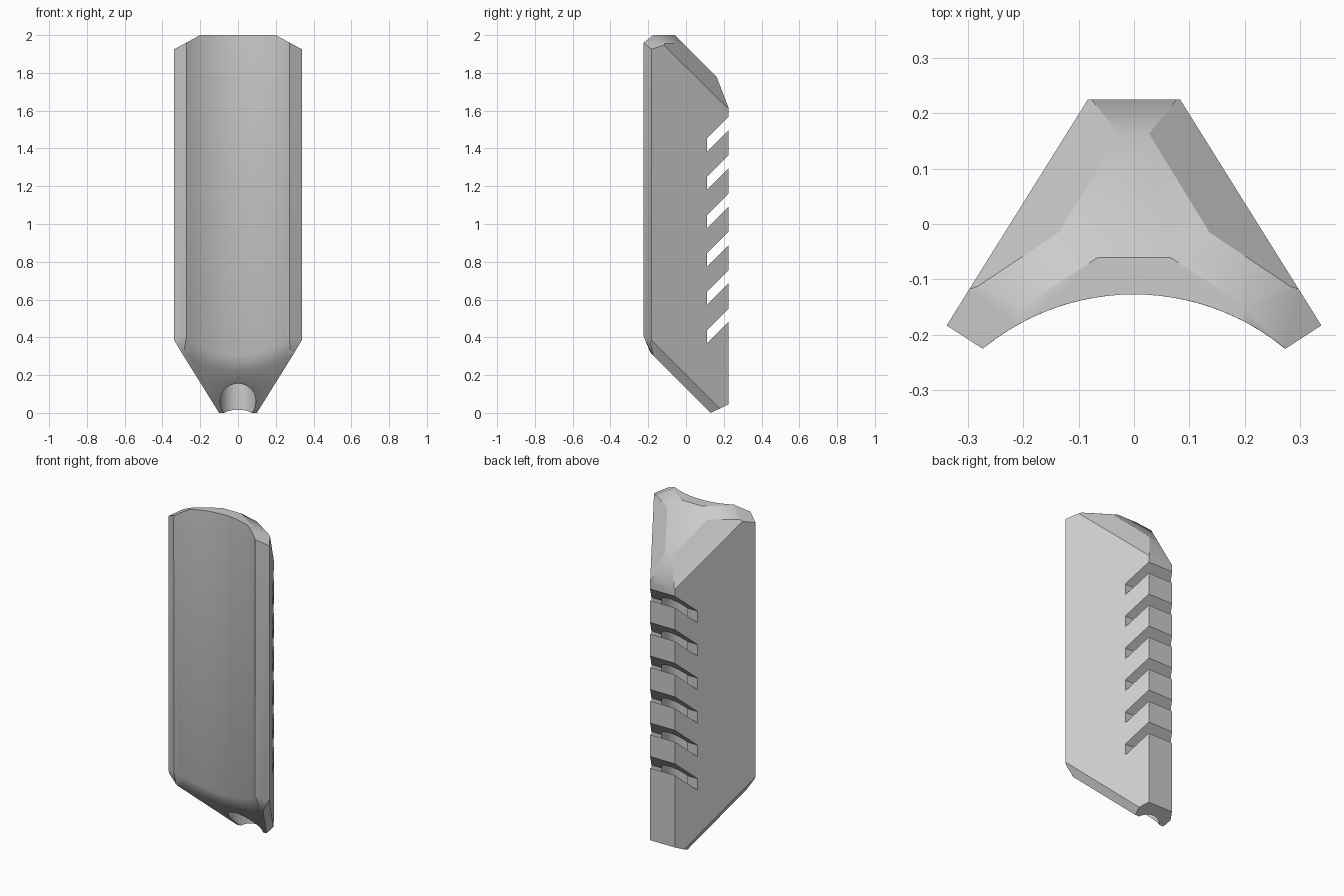
import bpy, bmesh, math
from mathutils import Vector

cube = bpy.data.objects.get("Cube")
if cube:
    bpy.data.objects.remove(cube, do_unlink=True)

grey = bpy.data.materials.new("plain_grey")
grey.use_nodes = True
colour = (0.6, 0.6, 0.6, 1)
grey.diffuse_color = colour
grey.node_tree.nodes["Principled BSDF"].inputs["Base Color"].default_value = colour


def make_object(name, bm):
    bmesh.ops.recalc_face_normals(bm, faces=bm.faces)
    mesh = bpy.data.meshes.new(name)
    bm.to_mesh(mesh)
    bm.free()
    mesh.materials.append(grey)
    obj = bpy.data.objects.new(name, mesh)
    bpy.context.collection.objects.link(obj)
    return obj


def prism(bm, points, offset):
    """Extrude a closed outline of 3D points along offset."""
    face = bm.faces.new([bm.verts.new(p) for p in points])
    new = bmesh.ops.extrude_face_region(bm, geom=[face], use_keep_orig=True)["geom"]
    bmesh.ops.translate(bm, vec=offset, verts=[g for g in new if isinstance(g, bmesh.types.BMVert)])


def slice_off(bm, point, outward):
    """Cut away everything on the outward side and cap the cut."""
    geom = bm.verts[:] + bm.edges[:] + bm.faces[:]
    bmesh.ops.bisect_plane(bm, geom=geom, dist=1e-5, plane_co=point, plane_no=outward, clear_outer=True)
    rim = [e for e in bm.edges if e.is_boundary]
    if rim:
        bmesh.ops.contextual_create(bm, geom=rim)
    bmesh.ops.recalc_face_normals(bm, faces=bm.faces)


# Body section: narrow flat back, slanted sides, hollow front
radius, centre_y, half_angle, steps = 0.429, -0.556, 0.69, 24
arc = []
for i in range(steps + 1):
    a = half_angle * (2 * i / steps - 1)
    arc.append((radius * math.sin(a), centre_y + radius * math.cos(a)))
outline = arc + [(0.338, -0.183), (0.083, 0.225), (-0.083, 0.225), (-0.338, -0.183)]
bm = bmesh.new()
prism(bm, [(x, y, -0.2) for x, y in outline], (0, 0, 2.2))
bmesh.ops.recalc_face_normals(bm, faces=bm.faces)

# Sloping underside with its front edge bevelled
under = Vector((0, -1, -1)).normalized()
slice_off(bm, (0, 0.13, 0), under)
front_edges = []
for e in bm.edges:
    normals = [f.normal for f in e.link_faces]
    if any(n.dot(under) > 0.999 for n in normals) and any(abs(n.z) < 0.01 and n.y < -0.5 for n in normals):
        front_edges.append(e)
bmesh.ops.bevel(bm, geom=front_edges, offset=0.045, segments=1, affect='EDGES', clamp_overlap=False)
bmesh.ops.recalc_face_normals(bm, faces=bm.faces)
slice_off(bm, (0, 0.13, 0), (0, 0.474, -1))

# Sloping top and back chamfer
slice_off(bm, (0, -0.06, 2), (0, 1, 1))
slice_off(bm, (0, 0.163, 1.777), (0, 2.6, 1))

# Facets that repeat on both sides: lower side, upper side, shoulder, horn tip
for s in (1, -1):
    slice_off(bm, (s * 0.1, 0.13, 0), (s * 1.67, 0.04, -1))
    slice_off(bm, (s * 0.136, -0.015, 1.955), (s * 1.124, 1.688, 1))
    slice_off(bm, (s * 0.136, -0.015, 1.955), (s * 0.323, 0.49, 1))
    slice_off(bm, (s * 0.2, -0.18, 2), (s * 0.543, 0, 1))
body = make_object("body", bm)

# Slanted slots across the back
bm = bmesh.new()
for i in range(6):
    z = 0.367 + i * 0.203
    prism(bm, [(-0.5, 0.11, z), (-0.5, 0.31, z + 0.2), (-0.5, 0.31, z + 0.27), (-0.5, 0.11, z + 0.07)], (1, 0, 0))
slots = make_object("slot_cutter", bm)

# Blind upright bore opening at the bottom
bm = bmesh.new()
ring = [(0.095 * math.cos(i * math.tau / 32), 0.07 + 0.095 * math.sin(i * math.tau / 32), -0.3) for i in range(32)]
prism(bm, ring, (0, 0, 1.9))
bore = make_object("bore_cutter", bm)

bpy.context.view_layer.objects.active = body
for cutter in (slots, bore):
    cutter.hide_render = True
    mod = body.modifiers.new("cut", 'BOOLEAN')
    mod.operation = 'DIFFERENCE'
    mod.solver = 'EXACT'
    mod.object = cutter
    bpy.ops.object.modifier_apply(modifier=mod.name)
    bpy.data.objects.remove(cutter, do_unlink=True)

bpy.ops.object.select_all(action='DESELECT')
body.select_set(True)
bpy.ops.object.shade_smooth_by_angle(angle=math.radians(30))
